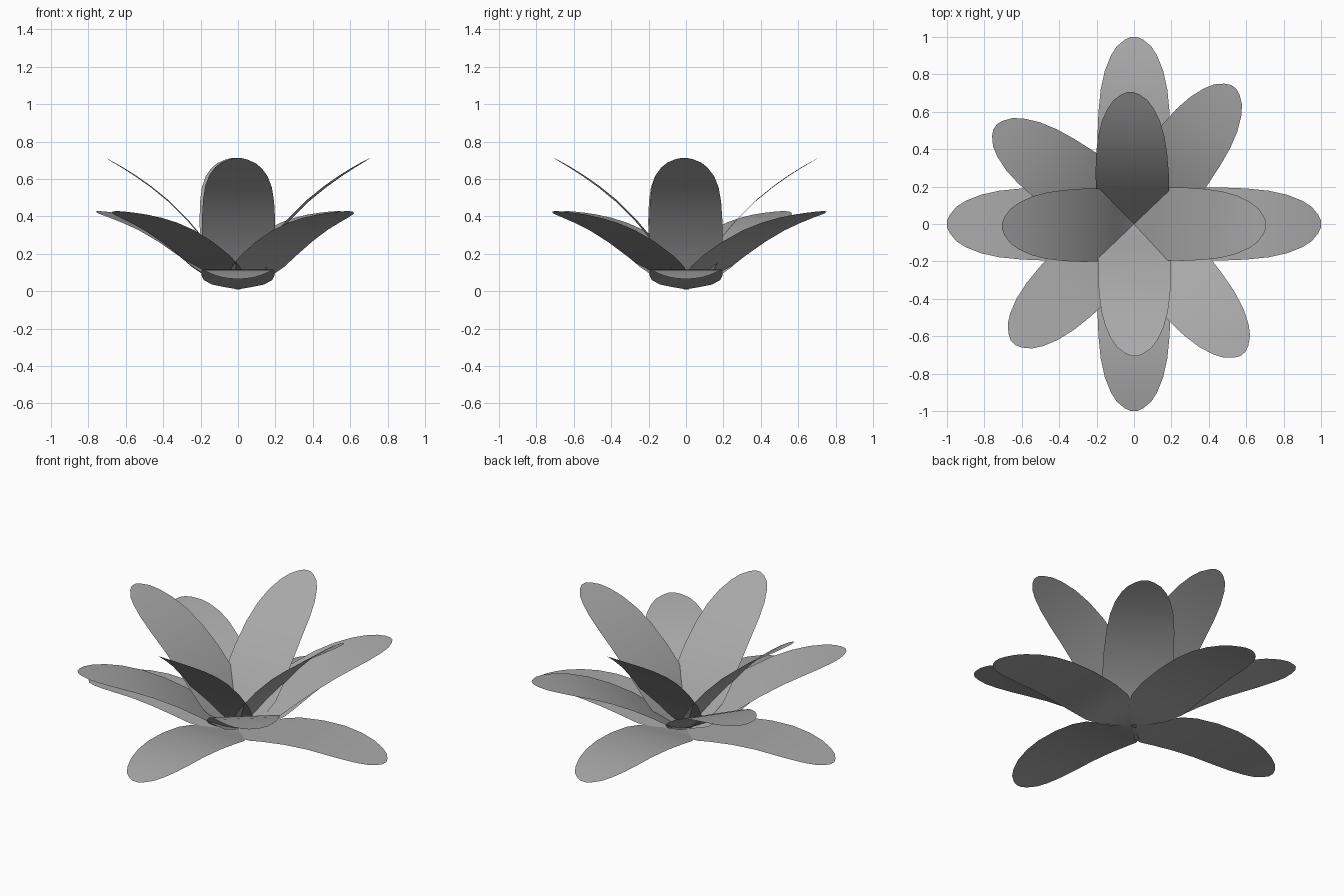
import bpy, bmesh
from math import radians
from mathutils import Matrix

cube = bpy.data.objects.get("Cube")
if cube:
    bpy.data.objects.remove(cube, do_unlink=True)

grey = bpy.data.materials.new("petal_grey")
grey.use_nodes = True
colour = (0.4, 0.4, 0.4, 1)
grey.diffuse_color = colour
grey.node_tree.nodes["Principled BSDF"].inputs["Base Color"].default_value = colour

# Petal sections: distance from root, height, half width
SECTIONS = [
    (0.0, 0.012, 0.012), (0.05, 0.02, 0.06), (0.12, 0.036, 0.14),
    (0.2, 0.06, 0.183), (0.3, 0.084, 0.195), (0.45, 0.106, 0.196),
    (0.6, 0.115, 0.19), (0.72, 0.11, 0.178), (0.82, 0.099, 0.156),
    (0.9, 0.086, 0.124), (0.95, 0.076, 0.092), (0.985, 0.069, 0.05),
    (1.0, 0.066, 0.018),
]


def petal(name, yaw, lift, thickness, roll=0):
    """One curved leaf-shaped petal, raised by lift and turned by yaw."""
    bm = bmesh.new()
    rows = [[bm.verts.new((x, side * w, z)) for side in (-1, 0, 1)]
            for x, z, w in SECTIONS]
    for a, b in zip(rows, rows[1:]):
        for i in range(2):
            bm.faces.new((a[i], b[i], b[i + 1], a[i + 1]))
    bmesh.ops.solidify(bm, geom=bm.faces[:], thickness=thickness)
    bmesh.ops.recalc_face_normals(bm, faces=bm.faces[:])
    bm.transform(Matrix.Rotation(radians(yaw), 4, "Z")
                 @ Matrix.Rotation(radians(-lift), 4, "Y")
                 @ Matrix.Rotation(radians(roll), 4, "X"))
    mesh = bpy.data.meshes.new(name)
    bm.to_mesh(mesh)
    bm.free()
    mesh.materials.append(grey)
    obj = bpy.data.objects.new(name, mesh)
    bpy.context.collection.objects.link(obj)
    bpy.ops.object.select_all(action="DESELECT")
    obj.select_set(True)
    bpy.context.view_layer.objects.active = obj
    bpy.ops.object.shade_smooth_by_angle(angle=radians(30))


# Three tiers: low outer ring, diagonal middle ring, raised inner ring
TIERS = [
    ("outer_petal", (0, 90, 180, 270), 0, 0.006, 0),
    ("middle_petal", (54, 145, 224.5, 310), 21.5, 0.014, 0),
    ("inner_petal", (-0.8, 91.5, 180.8, 270), 41.5, 0.014, -1.5),
]
for name, yaws, lift, thickness, roll in TIERS:
    for number, yaw in enumerate(yaws, 1):
        petal(f"{name}_{number}", yaw, lift, thickness, roll)
